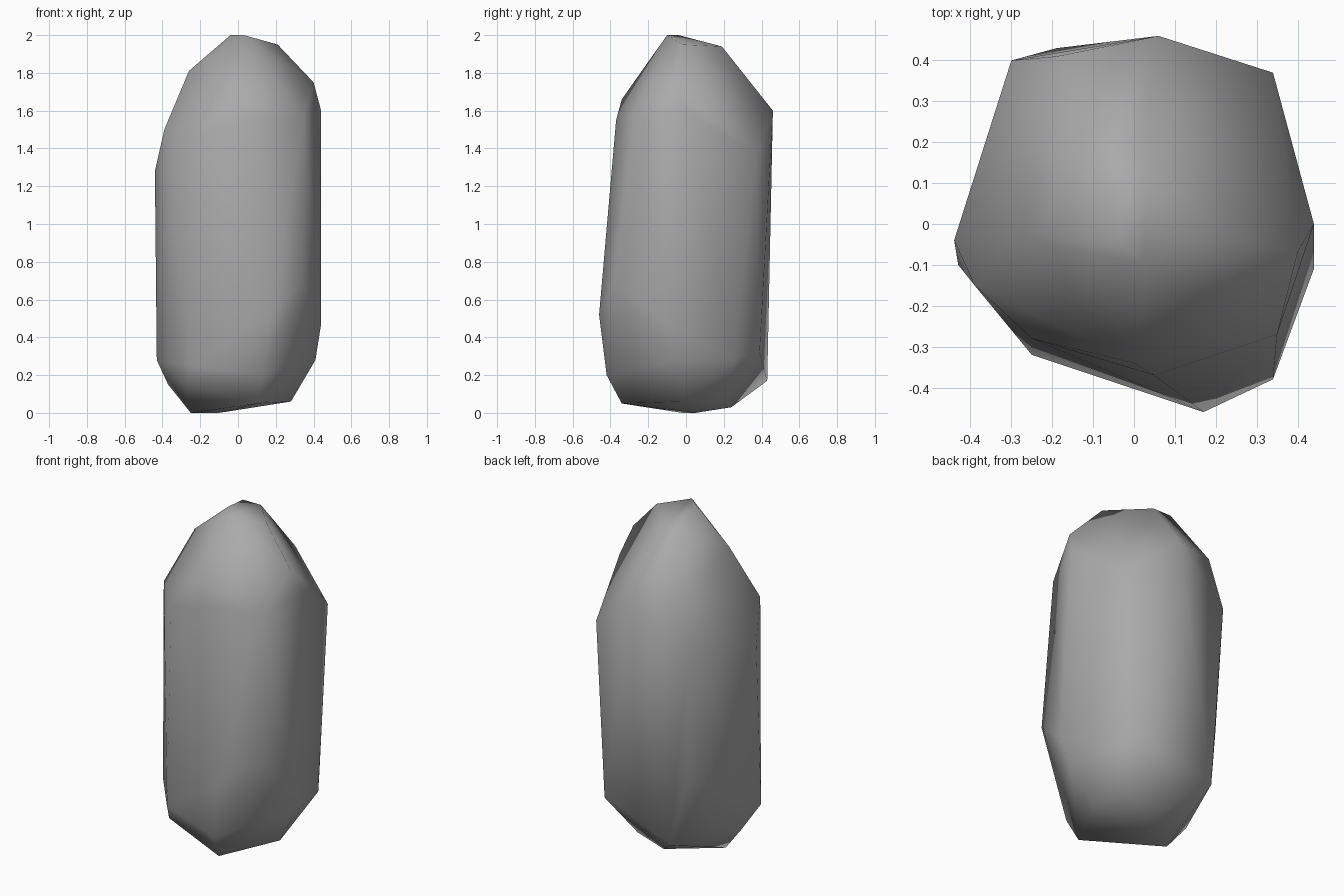
import bpy
import bmesh
from mathutils import Vector

# Remove the default object
default_cube = bpy.data.objects.get("Cube")
if default_cube is not None:
    bpy.data.objects.remove(default_cube, do_unlink=True)


def make_material(name, colour):
    material = bpy.data.materials.new(name)
    material.use_nodes = True
    material.diffuse_color = colour
    shader = material.node_tree.nodes["Principled BSDF"]
    shader.inputs["Base Color"].default_value = colour
    return material


def make_hull(name, corner_groups, material):
    """Wrap a tight faceted skin around the corner points of a boulder."""
    bm = bmesh.new()
    for group in corner_groups:
        for corner in group:
            bm.verts.new(Vector(corner))
    result = bmesh.ops.convex_hull(bm, input=bm.verts[:])
    # Drop corners that ended up inside the skin
    inside = [item for item in result["geom_interior"] + result["geom_unused"]
              if isinstance(item, bmesh.types.BMVert)]
    bmesh.ops.delete(bm, geom=list(set(inside)), context="VERTS")
    bmesh.ops.recalc_face_normals(bm, faces=bm.faces[:])
    for face in bm.faces:
        face.smooth = True
    mesh = bpy.data.meshes.new(name)
    bm.to_mesh(mesh)
    bm.free()
    mesh.materials.append(material)
    rock = bpy.data.objects.new(name, mesh)
    bpy.context.collection.objects.link(rock)
    return rock


# Narrow chipped top
crown = [
    (-.04, -.04, 2), (.03, -.1, 2), (-.1, .19, 1.94), (.02, .19, 1.94),
    (.21, -.02, 1.95), (-.26, -.04, 1.81), (.4, -.07, 1.75),
]

# Ring where the top slopes meet the upright sides
shoulder = [
    (0, -.34, 1.66), (.05, -.37, 1.55), (.35, -.27, 1.56), (.44, 0, 1.6),
    (.34, .37, 1.36), (.06, .46, 1.6), (-.19, .41, 1.6), (-.3, .4, 1.33),
    (-.44, -.04, 1.28), (-.39, -.15, 1.5), (-.25, -.28, 1.45),
]

# Ring where the sides start to taper towards the ground
flank = [
    (.17, -.46, .52), (.34, -.38, .69), (.44, -.11, .47), (.41, -.05, .28),
    (.36, .25, .28), (.27, .39, .32), (-.19, .43, .17), (-.27, .37, .56),
    (-.43, -.1, .28), (-.25, -.32, .25), (.13, -.42, .2),
]

# Small uneven foot
foot = [
    (.11, -.34, .05), (.28, 0, .06), (.18, .2, .06), (-.02, .24, .03),
    (-.25, -.02, 0), (-.1, .05, 0), (-.37, 0, .15), (-.27, -.27, .15),
]

stone_grey = make_material("stone_grey", (.4, .4, .4, 1))
make_hull("tall_boulder", (crown, shoulder, flank, foot), stone_grey)
